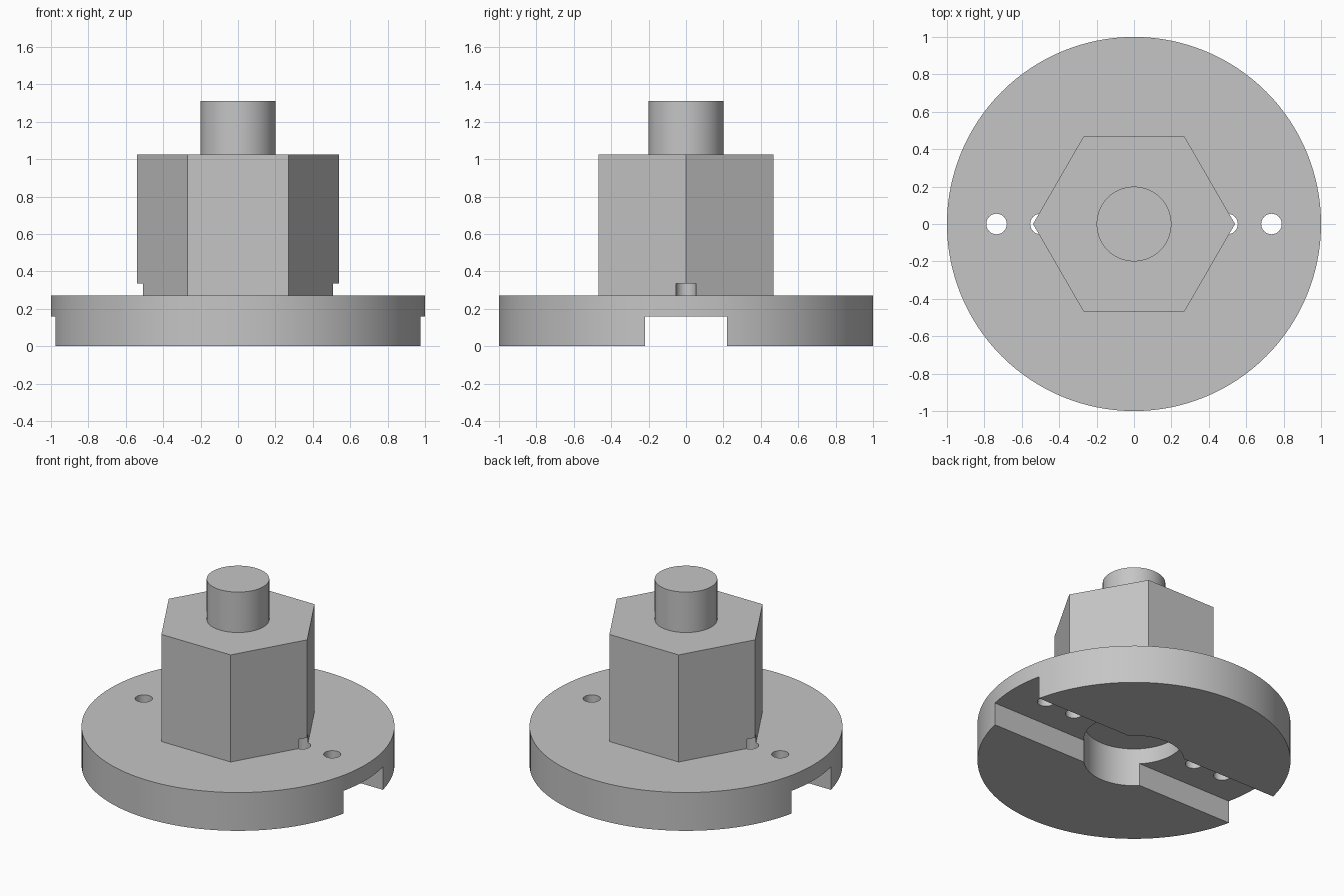
import bpy
import math

default = bpy.data.objects.get("Cube")
if default:
    bpy.data.objects.remove(default, do_unlink=True)

# Single grey metal
steel = bpy.data.materials.new("steel_grey")
steel.use_nodes = True
GREY = (0.56, 0.56, 0.56, 1)
steel.diffuse_color = GREY
steel.node_tree.nodes["Principled BSDF"].inputs["Base Color"].default_value = GREY

PLATE_TOP, NUT_TOP, SHAFT_TOP = 0.27, 1.025, 1.31
SLOT_TOP, HOLE_TOP = 0.16, 0.335


def prism(name, radius, z0, z1, sides=64, x=0):
    bpy.ops.mesh.primitive_cylinder_add(
        vertices=sides, radius=radius, depth=z1 - z0, location=(x, 0, (z0 + z1) / 2))
    obj = bpy.context.object
    obj.name = name
    obj.data.materials.append(steel)
    return obj


def cut(target, cutters):
    bpy.context.view_layer.objects.active = target
    for cutter in cutters:
        cutter.hide_render = True
        mod = target.modifiers.new("cut", 'BOOLEAN')
        mod.operation = 'DIFFERENCE'
        mod.solver = 'EXACT'
        mod.object = cutter
        bpy.ops.object.modifier_apply(modifier=mod.name)


# Main parts
base_plate = prism("base_plate", 1.0, 0, PLATE_TOP, 128)
hex_body = prism("hex_body", 0.54, PLATE_TOP, NUT_TOP, 6)
hex_body.rotation_euler.z = math.radians(30)  # corners on the x axis
bpy.ops.object.transform_apply(location=False, rotation=True, scale=False)
top_shaft = prism("top_shaft", 0.2, NUT_TOP, SHAFT_TOP)

# Cutters: cross slot, centre recess and two pairs of pin holes
bpy.ops.mesh.primitive_cube_add(size=1, location=(0, 0, SLOT_TOP - 0.5))
slot = bpy.context.object
slot.name = "slot_cutter"
slot.scale = (3, 0.44, 1)
slot.data.materials.append(steel)
recess = prism("recess_cutter", 0.32, -0.1, 0.4)
inner_holes, outer_holes = [], []
for side in (-1, 1):
    inner_holes.append(prism("inner_hole_cutter", 0.055, -0.1, HOLE_TOP, 32, side * 0.5))
    outer_holes.append(prism("outer_hole_cutter", 0.055, -0.1, 0.5, 32, side * 0.735))

cut(base_plate, [slot, recess] + inner_holes + outer_holes)
cut(hex_body, inner_holes)
for cutter in [slot, recess] + inner_holes + outer_holes:
    bpy.data.objects.remove(cutter, do_unlink=True)

# Smooth round walls, keep sharp edges
for part in (base_plate, hex_body, top_shaft):
    bpy.ops.object.select_all(action='DESELECT')
    part.select_set(True)
    bpy.context.view_layer.objects.active = part
    bpy.ops.object.shade_smooth_by_angle(angle=math.radians(30))
